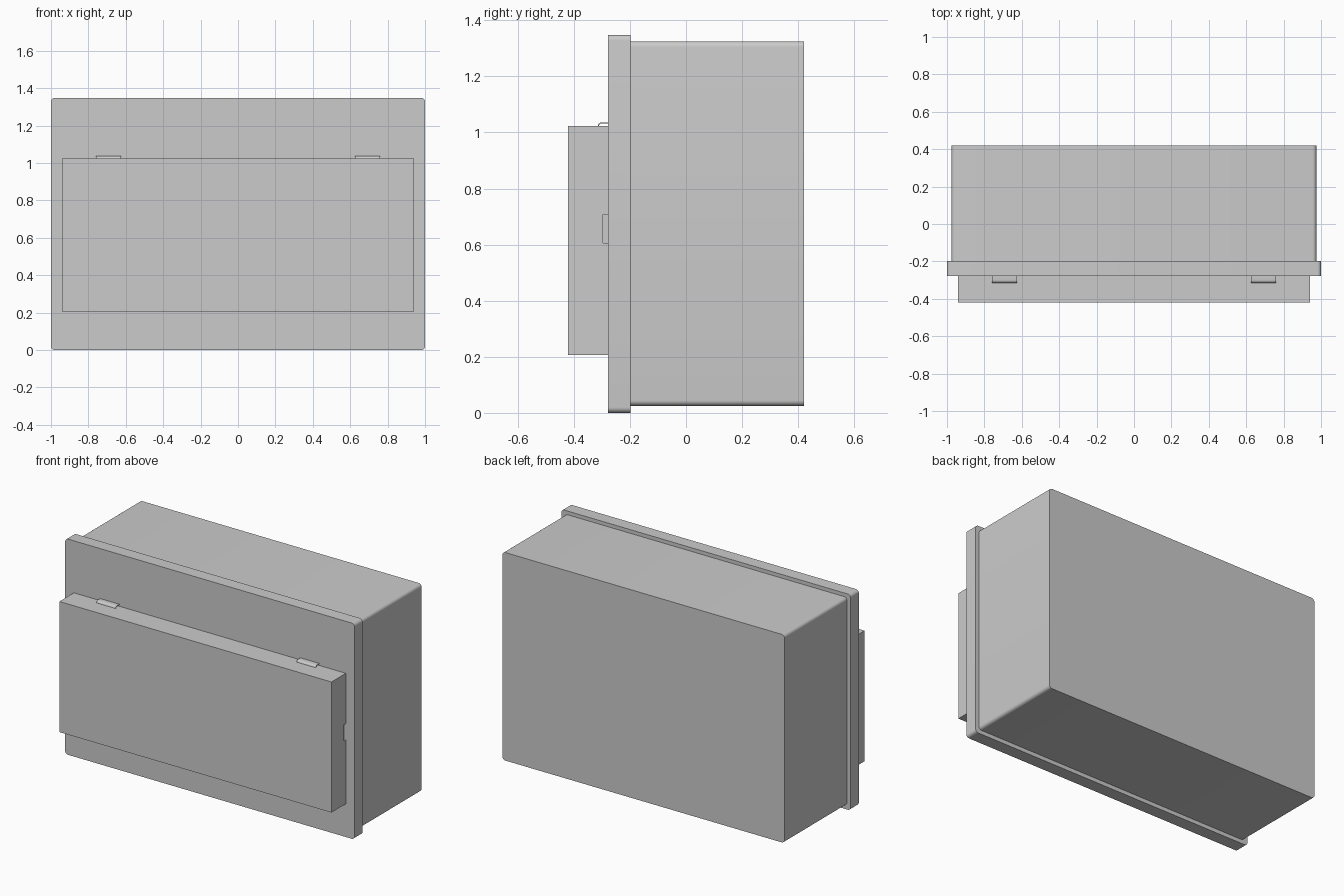
import bpy, math

if "Cube" in bpy.data.objects:
    bpy.data.objects.remove(bpy.data.objects["Cube"])


def prism(name, pts, axis, a, b):
    """Extrude a closed 2D outline along y (outline in xz) or x (outline in yz)."""
    def place(p, t):
        return (p[0], t, p[1]) if axis == 'y' else (t, p[0], p[1])
    n = len(pts)
    verts = [place(p, t) for t in (a, b) for p in pts]
    faces = [list(range(n)), list(range(2 * n - 1, n - 1, -1))]
    faces += [[i, i + n, (i + 1) % n + n, (i + 1) % n] for i in range(n)]
    if axis == 'x':
        faces = [f[::-1] for f in faces]
    # outlines run counter-clockwise, so fix orientation once via recalculation
    import bmesh
    me = bpy.data.meshes.new(name)
    me.from_pydata(verts, [], faces)
    bm = bmesh.new()
    bm.from_mesh(me)
    bmesh.ops.recalc_face_normals(bm, faces=bm.faces)
    bm.to_mesh(me)
    bm.free()
    ob = bpy.data.objects.new(name, me)
    bpy.context.collection.objects.link(ob)
    return ob


def rounded_rect(x, z0, z1, r, steps=6):
    """Outline of a rectangle centred on x = 0 with rounded corners."""
    corners = [(x - r, z1 - r), (r - x, z1 - r), (r - x, z0 + r), (x - r, z0 + r)]
    return [(cx + r * math.cos(t), cz + r * math.sin(t))
            for k, (cx, cz) in enumerate(corners)
            for t in [(k + i / steps) * math.pi / 2 for i in range(steps + 1)]]


def smooth(ob):
    bpy.ops.object.select_all(action='DESELECT')
    ob.select_set(True)
    bpy.context.view_layer.objects.active = ob
    bpy.ops.object.shade_smooth_by_angle(angle=math.radians(30))


# Deep box behind the wall and the wider front frame
smooth(prism("back_box", rounded_rect(0.975, 0.025, 1.325, 0.02), 'y', -0.197, 0.42))
smooth(prism("front_frame", rounded_rect(1.0, 0.0, 1.348, 0.02), 'y', -0.278, -0.197))

# Door, with finger notches in its side edges against the frame
door = prism("door", [(-0.94, 0.207), (0.94, 0.207), (0.94, 1.023), (-0.94, 1.023)],
             'y', -0.42, -0.278)
for side in (-1, 1):
    cutter = prism("notch_cutter", [(-0.296, 0.605), (-0.25, 0.605), (-0.25, 0.708), (-0.296, 0.708)],
                   'x', side * 0.92, side * 0.96)
    cutter.hide_render = True
    cutter.hide_viewport = True
    mod = door.modifiers.new("notch", 'BOOLEAN')
    mod.object = cutter
    mod.operation = 'DIFFERENCE'
    mod.solver = 'EXACT'

# Thin curled hinge straps on the top edge of the door
arc = [math.pi / 2 * (1 + i / 6) for i in range(7)]
cy, cz = -0.300, 1.021


def curl(r):
    return [(cy + r * math.cos(t), cz + r * math.sin(t)) for t in arc]


strap = [(-0.278, cz + 0.015)] + curl(0.015) + curl(0.011)[::-1] + [(-0.278, cz + 0.011)]
for side, name in ((-1, "hinge_left"), (1, "hinge_right")):
    smooth(prism(name, strap, 'x', side * 0.692 - 0.066, side * 0.692 + 0.066))
